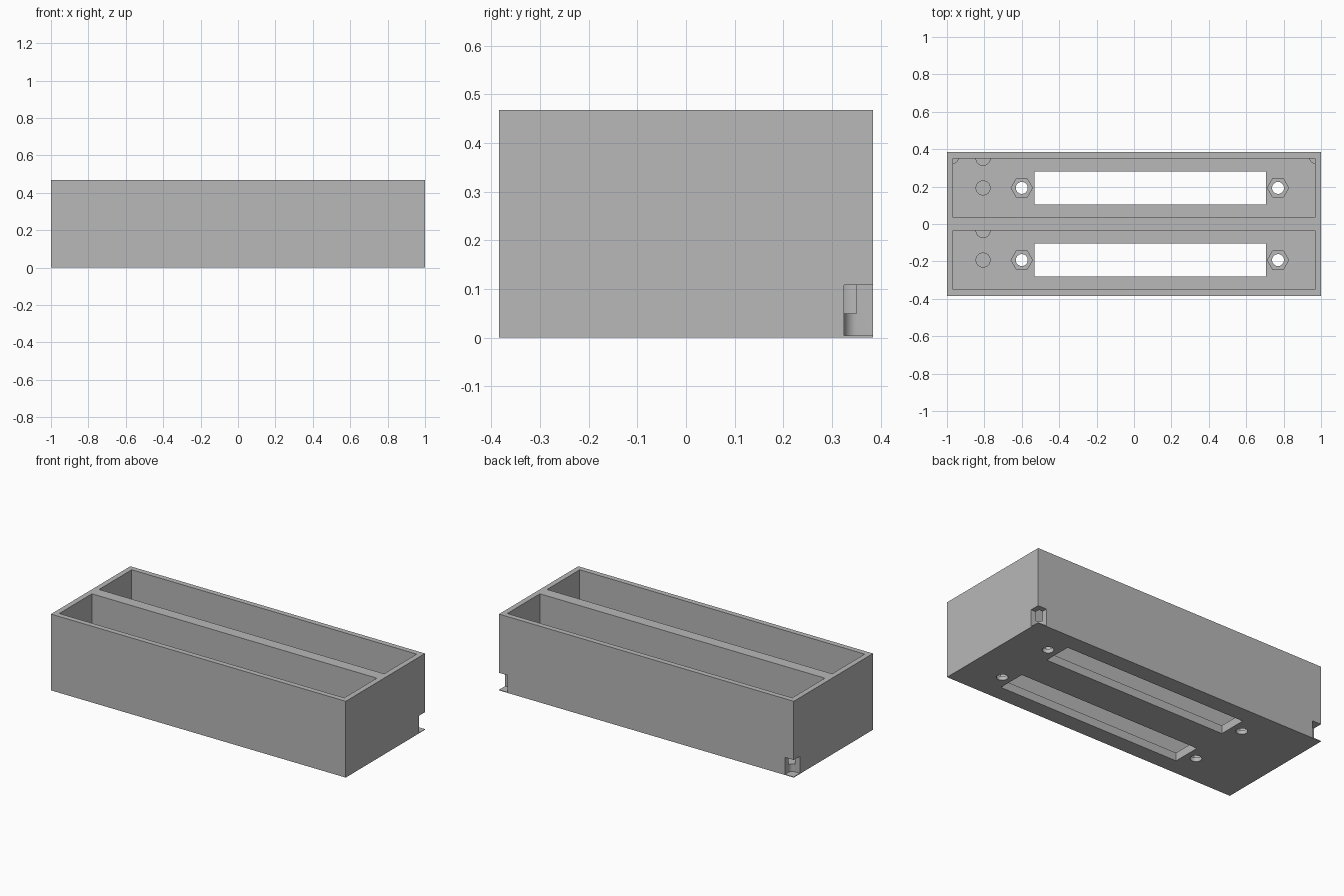
import bpy
import bmesh
from math import cos, sin, pi, radians

old = bpy.data.objects.get("Cube")
if old:
    bpy.data.objects.remove(old, do_unlink=True)

# Overall sizes
HALF_X, HALF_Y, HEIGHT = 1.0, 0.384, 0.468
WALL, RIB, FLOOR, SKIN = 0.033, 0.035, 0.05, 0.004
IN_X, IN_Y = HALF_X - WALL, HALF_Y - WALL
POCKET_Y = (IN_Y + RIB) / 2

grey = bpy.data.materials.new("plain grey")
grey.use_nodes = True
colour = (0.48, 0.48, 0.48, 1)
grey.diffuse_color = colour
grey.node_tree.nodes["Principled BSDF"].inputs["Base Color"].default_value = colour


def prism(name, outline, z0, z1):
    """Extrude a flat outline from z0 up to z1."""
    bm = bmesh.new()
    face = bm.faces.new([bm.verts.new((x, y, z0)) for x, y in outline])
    top = bmesh.ops.extrude_face_region(bm, geom=[face])["geom"]
    verts = [v for v in top if isinstance(v, bmesh.types.BMVert)]
    bmesh.ops.translate(bm, verts=verts, vec=(0, 0, z1 - z0))
    bmesh.ops.recalc_face_normals(bm, faces=bm.faces)
    mesh = bpy.data.meshes.new(name)
    bm.to_mesh(mesh)
    bm.free()
    mesh.materials.append(grey)
    obj = bpy.data.objects.new(name, mesh)
    bpy.context.collection.objects.link(obj)
    return obj


def rect(x0, x1, y0, y1):
    return [(x0, y0), (x1, y0), (x1, y1), (x0, y1)]


def arc(x, y, r, start, end, steps):
    angles = [start + (end - start) * i / steps for i in range(steps + 1)]
    return [(x + r * cos(a), y + r * sin(a)) for a in angles]


def ring(x, y, r, sides):
    return arc(x, y, r, 0, 2 * pi, sides)[:-1]


body = prism("housing", rect(-HALF_X, HALF_X, -HALF_Y, HALF_Y), 0, HEIGHT)
cutters = []


def cut(name, outline, z0, z1):
    cutter = prism(name, outline, z0, z1)
    cutter.hide_render = True
    cutters.append(cutter)
    mod = body.modifiers.new(name, "BOOLEAN")
    mod.operation = "DIFFERENCE"
    mod.solver = "EXACT"
    mod.object = cutter


# Two bays, each with a connector slot and two screw holes with nut traps
for yc in (POCKET_Y, -POCKET_Y):
    half = (IN_Y - RIB) / 2
    cut("bay", rect(-IN_X, IN_X, yc - half, yc + half), FLOOR, 1)
    cut("slot", rect(-0.533, 0.705, yc - 0.088, yc + 0.088), -0.1, 0.1)
    for x in (-0.6, 0.77):
        cut("nut_trap", ring(x, yc, 0.057, 6), 0.025, 0.1)
        cut("screw_hole", ring(x, yc, 0.032, 32), -0.1, 0.1)

# Rounded notches in the two rear bottom corners, above a thin skin
for side in (1, -1):
    outline = [(1.1, IN_Y - 0.026)]
    outline += arc(IN_X, IN_Y, 0.026, 1.5 * pi, pi, 10)
    outline += [(IN_X - 0.026, 0.5), (1.1, 0.5)]
    cut("corner_notch", [(side * x, y) for x, y in outline], SKIN, 0.108)

# Bake the cuts and drop the cutters
graph = bpy.context.evaluated_depsgraph_get()
baked = bpy.data.meshes.new_from_object(body.evaluated_get(graph))
body.modifiers.clear()
body.data = baked
for cutter in cutters:
    bpy.data.objects.remove(cutter, do_unlink=True)

# Round posts on the floor and half posts against the rear wall of each bay
parts = [body]
for yc, wall_y in ((POCKET_Y, IN_Y), (-POCKET_Y, -RIB)):
    parts.append(prism("round_post", ring(-0.807, yc, 0.04, 32), FLOOR - 0.01, 0.15))
    half_round = arc(-0.807, wall_y, 0.04, pi, 2 * pi, 16)
    half_round = [(x, y if 0 < i < 16 else wall_y + 0.005) for i, (x, y) in enumerate(half_round)]
    parts.append(prism("half_post", half_round, FLOOR - 0.01, 0.15))

# Smooth the round surfaces, keep the edges crisp
bpy.ops.object.select_all(action="DESELECT")
for obj in parts:
    obj.select_set(True)
bpy.context.view_layer.objects.active = body
bpy.ops.object.shade_smooth_by_angle(angle=radians(30))
